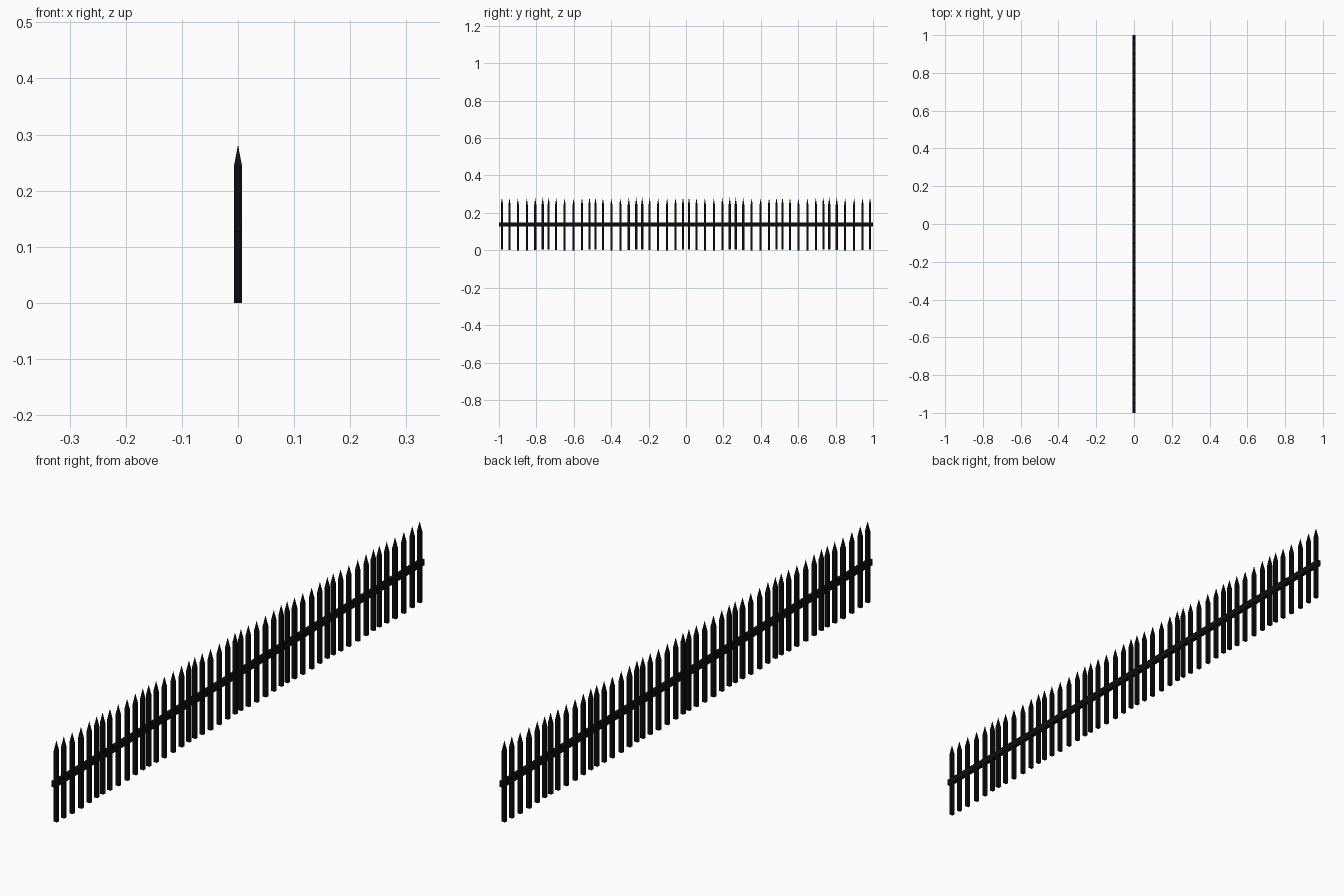
import bpy, bmesh

if "Cube" in bpy.data.objects:
    bpy.data.objects.remove(bpy.data.objects["Cube"])

black = bpy.data.materials.new("black_iron")
black.diffuse_color = (0.004, 0.004, 0.005, 1)
black.use_nodes = True
black.node_tree.nodes["Principled BSDF"].inputs["Base Color"].default_value = black.diffuse_color


def make_object(name, bm):
    bmesh.ops.recalc_face_normals(bm, faces=bm.faces)
    mesh = bpy.data.meshes.new(name)
    bm.to_mesh(mesh)
    bm.free()
    mesh.materials.append(black)
    obj = bpy.data.objects.new(name, mesh)
    bpy.context.collection.objects.link(obj)
    return obj


def add_box(bm, size, centre):
    verts = bmesh.ops.create_cube(bm, size=1)["verts"]
    bmesh.ops.scale(bm, vec=size, verts=verts)
    bmesh.ops.translate(bm, vec=centre, verts=verts)
    return verts


def add_picket(bm, y, z):
    # square shaft with its top face poked up into a pyramid spike
    verts = add_box(bm, (0.0135, 0.011, 0.242), (0, y, z + 0.121))
    top = max({f for v in verts for f in v.link_faces},
              key=lambda f: f.calc_center_median().z)
    tip = bmesh.ops.poke(bm, faces=[top])["verts"][0]
    tip.co.z += 0.036


# Eight repeated fence panels of six pickets each
PANELS, LENGTH = 8, 0.25
OFFSETS = (-0.109, -0.069, -0.024, 0.024, 0.069, 0.109)
LIFTS = (0.004, 0.002, 0.0, 0.0, 0.002, 0.004)
for i in range(PANELS):
    centre = -1 + LENGTH * (i + 0.5)
    bm = bmesh.new()
    for off, lift in zip(OFFSETS, LIFTS):
        add_picket(bm, centre + off, lift)
    make_object(f"pickets_{i + 1}", bm)

# Single horizontal rail through the middle of the pickets
bm = bmesh.new()
add_box(bm, (0.0142, 2.0, 0.021), (0, 0, 0.137))
make_object("rail", bm)
